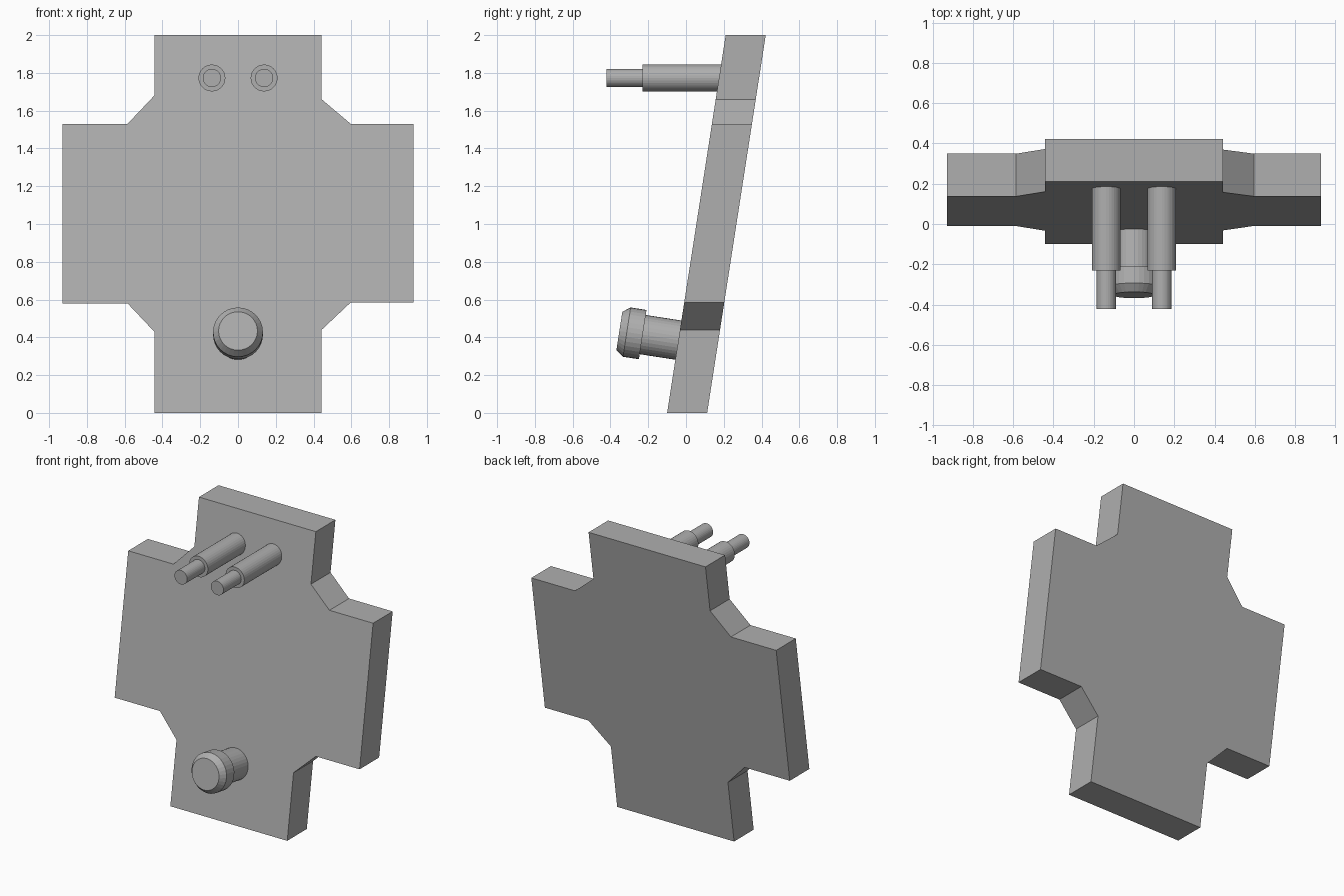
import bpy, bmesh
from math import cos, sin, tau
from mathutils import Vector, Matrix

if "Cube" in bpy.data.objects:
    bpy.data.objects.remove(bpy.data.objects["Cube"])

SLOPE = 0.155      # backward lean of the plate (y per z)
FRONT, DEPTH = -0.10, 0.212

# Dark grey finish shared by all parts
grey = bpy.data.materials.new("dark_grey")
grey.diffuse_color = (0.43, 0.43, 0.43, 1)
grey.use_nodes = True
grey.node_tree.nodes["Principled BSDF"].inputs["Base Color"].default_value = grey.diffuse_color


def finish(bm, name):
    bmesh.ops.recalc_face_normals(bm, faces=bm.faces)
    mesh = bpy.data.meshes.new(name)
    bm.to_mesh(mesh)
    bm.free()
    mesh.materials.append(grey)
    obj = bpy.data.objects.new(name, mesh)
    bpy.context.collection.objects.link(obj)
    return obj


def leaning_plate(name, outline):
    """Extrude an x-z outline along y, sheared so it leans back."""
    bm = bmesh.new()
    face = bm.faces.new([bm.verts.new((x, FRONT + SLOPE * z, z)) for x, z in outline])
    ext = bmesh.ops.extrude_face_region(bm, geom=[face])
    verts = [v for v in ext["geom"] if isinstance(v, bmesh.types.BMVert)]
    bmesh.ops.translate(bm, verts=verts, vec=(0, DEPTH, 0))
    return finish(bm, name)


def turned(name, profile, origin, axis, sides=32):
    """Closed turned solid from (radius, distance along axis) pairs."""
    bm = bmesh.new()
    rings = [[bm.verts.new((r * cos(tau * i / sides), r * sin(tau * i / sides), d))
              for i in range(sides)] for r, d in profile]
    for a, b in zip(rings, rings[1:]):
        for i in range(sides):
            j = (i + 1) % sides
            bm.faces.new((a[i], a[j], b[j], b[i]))
    bm.faces.new(rings[0])
    bm.faces.new(rings[-1])
    turn = Vector(axis).to_track_quat('Z', 'Y').to_matrix().to_4x4()
    bm.transform(Matrix.Translation(origin) @ turn)
    return finish(bm, name)


# Cross-shaped plate with chamfered inner corners
leaning_plate("cross_plate", [
    (-0.443, 0), (0.443, 0), (0.443, 0.44), (0.597, 0.585), (0.928, 0.585),
    (0.928, 1.53), (0.597, 1.53), (0.443, 1.66), (0.443, 2), (-0.443, 2),
    (-0.443, 1.68), (-0.585, 1.53), (-0.928, 1.53), (-0.928, 0.58),
    (-0.585, 0.58), (-0.443, 0.43)])

# Pair of stepped horizontal pins near the top
for side, x in (("left", -0.138), ("right", 0.138)):
    turned(side + "_pin", [(0.071, 0), (0.071, 0.43), (0.048, 0.43), (0.048, 0.622)],
           (x, 0.20, 1.773), (0, -1, 0))

# Flanged knob near the bottom, square to the plate
turned("knob", [(0.105, 0), (0.105, 0.232), (0.132, 0.232), (0.132, 0.317), (0.103, 0.357)],
       (0, 0, 0.379), (0, -1, SLOPE))
